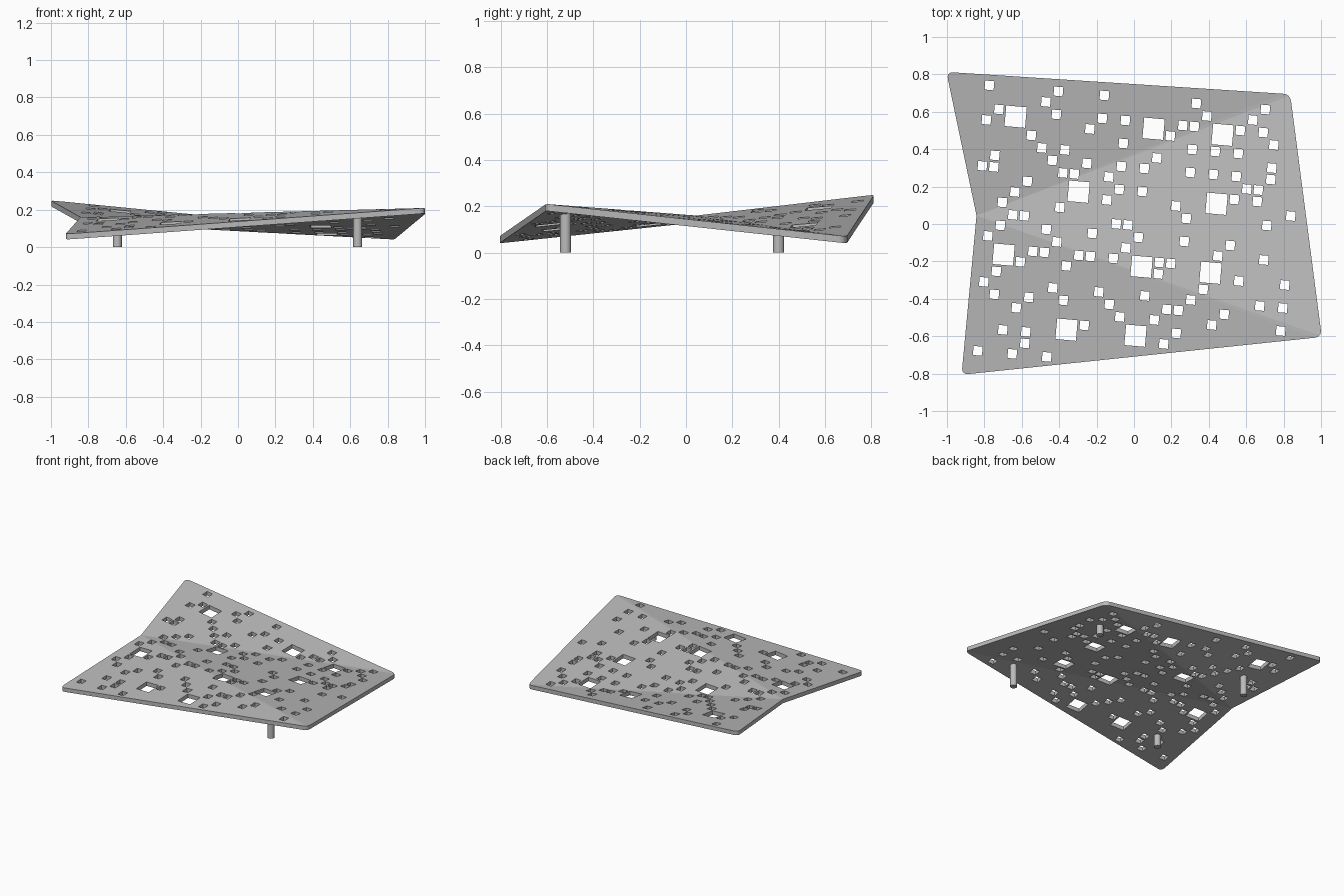
import bpy
import bmesh
import math
from mathutils import Matrix, Vector

cube = bpy.data.objects.get("Cube")
if cube:
    bpy.data.objects.remove(cube, do_unlink=True)

THICKNESS = 0.03

# Corners of the folded plate, on its upper surface
NOTCH = Vector((-0.842, 0.045, 0.16))
BACK_RIGHT = Vector((-1.003, 0.813, 0.25))
BACK_LEFT = Vector((0.835, 0.694, 0.07))
FRONT_LEFT = Vector((1.004, -0.604, 0.21))
FRONT_RIGHT = Vector((-0.922, -0.806, 0.07))

# Perforation grid: filled columns for each row, from back to front
GRID_START = Vector((-0.773, 0.741, 0))
GRID_STEP = 0.0617
GRID_ANGLE = math.radians(-5)
GAP = 0.013
SMALL_HOLES = [
    (0, 6, 10, 18, 24), (5, 19, 23), (1, 6, 10, 12, 17, 18, 22, 24),
    (0, 9, 16, 25), (4, 12, 18, 20, 22), (5, 7, 15, 25),
    (1, 6, 9, 12, 14, 18, 20, 22, 25), (0, 1, 7, 8, 11, 23, 24),
    (4, 12, 14, 22, 24), (3, 11, 17, 27), (2, 7, 18, 25), (3, 4, 12, 13),
    (2, 6, 10, 14, 18, 22), (1, 7, 13, 21, 25), (5, 6, 9, 10, 12, 16, 17),
    (4, 8, 16, 23, 27), (2, 20), (1, 7, 11, 15, 19, 25, 27),
    (2, 5, 8, 12, 17, 18, 22), (4, 13, 16, 21, 27), (10, 18), (3, 5, 17),
    (5,), (1, 4, 7),
]
# Large holes cover two by two cells, on every sixth row and column
LARGE_HOLES = [(0, 2, 3), (1, 3), (0, 2, 3), (1, 2)]


def make_material(name, colour):
    mat = bpy.data.materials.new(name)
    mat.use_nodes = True
    mat.diffuse_color = colour
    mat.node_tree.nodes["Principled BSDF"].inputs["Base Color"].default_value = colour
    return mat


def make_object(name, bm, mat=None):
    mesh = bpy.data.meshes.new(name)
    bm.to_mesh(mesh)
    bm.free()
    obj = bpy.data.objects.new(name, mesh)
    bpy.context.collection.objects.link(obj)
    if mat:
        mesh.materials.append(mat)
    return obj


def activate(obj):
    bpy.ops.object.select_all(action="DESELECT")
    obj.select_set(True)
    bpy.context.view_layer.objects.active = obj


def side(point, a, b):
    """Positive when the point lies to the left of the line from a to b."""
    return (b.xy - a.xy).cross(point.xy - a.xy)


def roof_height(point):
    """Height of the three-panel folded surface above a point."""
    if side(point, NOTCH, BACK_LEFT) > 0:
        b, c = BACK_LEFT, BACK_RIGHT
    elif side(point, NOTCH, FRONT_LEFT) < 0:
        b, c = FRONT_RIGHT, FRONT_LEFT
    else:
        b, c = FRONT_LEFT, BACK_LEFT
    n = (b - NOTCH).cross(c - NOTCH)
    offset = point - NOTCH
    return NOTCH.z - (n.x * offset.x + n.y * offset.y) / n.z


def rounded(bm, before, corner, after, radius=0.04, steps=6):
    """Vertices of a rounded corner, laid on the folded surface."""
    start = corner + (before - corner).normalized() * radius
    end = corner + (after - corner).normalized() * radius
    verts = []
    for i in range(steps + 1):
        t = i / steps
        p = start.lerp(corner, t).lerp(corner.lerp(end, t), t)
        p.z = roof_height(p)
        verts.append(bm.verts.new(p))
    return verts


def add_hole(bm, column, row, cells):
    """Vertical square cutter covering a block of grid cells."""
    turn = Matrix.Rotation(GRID_ANGLE, 4, "Z")
    middle = (cells - 1) / 2
    local = Vector((column + middle, -row - middle, 0)) * GRID_STEP
    width = cells * GRID_STEP - GAP
    place = Matrix.Translation(GRID_START + turn @ local) @ turn
    bmesh.ops.create_cube(bm, size=1, matrix=place @ Matrix.Diagonal((width, width, 2, 1)))


grey = make_material("concrete grey", (0.5, 0.5, 0.5, 1))

# Folded plate: three panels meeting at the notch
bm = bmesh.new()
notch = bm.verts.new(NOTCH)
fr = rounded(bm, NOTCH, FRONT_RIGHT, FRONT_LEFT)
fl = rounded(bm, FRONT_RIGHT, FRONT_LEFT, BACK_LEFT)
bl = rounded(bm, FRONT_LEFT, BACK_LEFT, BACK_RIGHT)
br = rounded(bm, BACK_LEFT, BACK_RIGHT, NOTCH)
mid = len(fl) // 2
for loop in (fr + fl[:mid + 1], fl[mid:] + bl[:mid + 1], bl[mid:] + br):
    bm.faces.new([notch] + loop)
bmesh.ops.triangulate(bm, faces=bm.faces[:])
lower = bmesh.ops.extrude_face_region(bm, geom=bm.faces[:], use_keep_orig=True)
lower_verts = [g for g in lower["geom"] if isinstance(g, bmesh.types.BMVert)]
bmesh.ops.translate(bm, verts=lower_verts, vec=(0, 0, -THICKNESS))
bmesh.ops.recalc_face_normals(bm, faces=bm.faces[:])
plate = make_object("canopy_plate", bm, grey)

# Square perforations
bm = bmesh.new()
for row, columns in enumerate(SMALL_HOLES):
    for column in columns:
        add_hole(bm, column, row, 1)
for i, columns in enumerate(LARGE_HOLES):
    for column in columns:
        add_hole(bm, 6 * column + 2, 6 * i + 2, 2)
cutter = make_object("hole_cutter", bm)
cutter.hide_render = True

cut = plate.modifiers.new("holes", "BOOLEAN")
cut.operation = "DIFFERENCE"
cut.solver = "EXACT"
cut.object = cutter
activate(plate)
bpy.ops.object.modifier_apply(modifier=cut.name)
bpy.data.objects.remove(cutter, do_unlink=True)

# Four round columns ending inside the plate
for x, x_name in ((-0.645, "right"), (0.64, "left")):
    for y, y_name in ((-0.52, "front"), (0.4, "back")):
        height = roof_height(Vector((x, y, 0))) - THICKNESS / 2
        bm = bmesh.new()
        bmesh.ops.create_cone(bm, cap_ends=True, segments=24, radius1=0.024,
                              radius2=0.024, depth=height,
                              matrix=Matrix.Translation((x, y, height / 2)))
        column = make_object(f"{y_name}_{x_name}_column", bm, grey)
        activate(column)
        bpy.ops.object.shade_smooth_by_angle()
